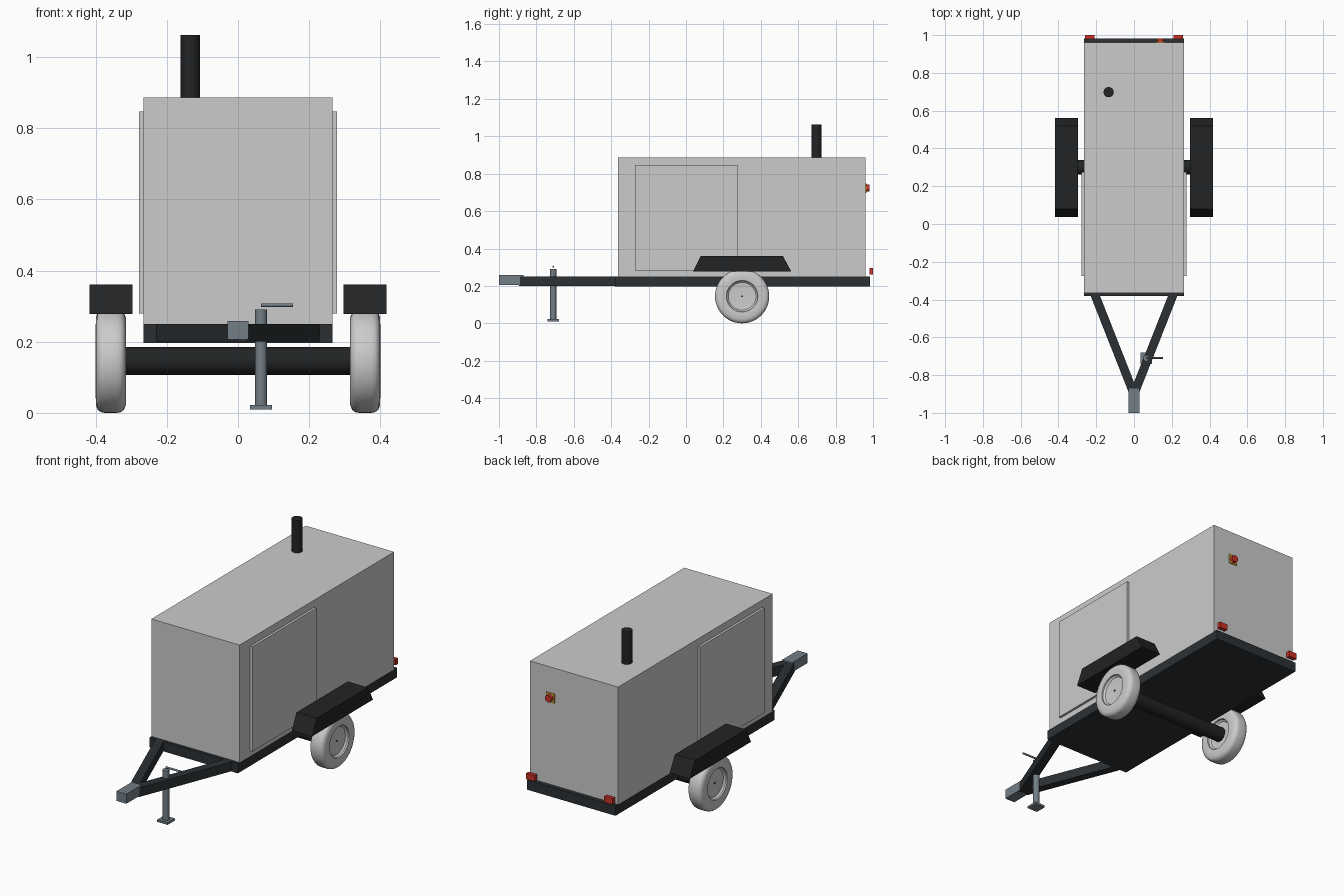
import bpy, bmesh, math
from mathutils import Matrix, Vector

if "Cube" in bpy.data.objects:
    bpy.data.objects.remove(bpy.data.objects["Cube"])


def material(name, color):
    m = bpy.data.materials.new(name)
    m.diffuse_color = (*color, 1)
    m.use_nodes = True
    m.node_tree.nodes["Principled BSDF"].inputs["Base Color"].default_value = m.diffuse_color
    return m


FRAME = material("frame_paint", (0.025, 0.03, 0.034))
BLACK = material("black_paint", (0.015, 0.017, 0.018))
STEEL = material("bare_steel", (0.17, 0.21, 0.24))
RED = material("red_plastic", (0.6, 0.03, 0.02))
YELLOW = material("yellow_plate", (0.75, 0.42, 0.04))


def finish(name, bm, mat=None, smooth=False):
    bmesh.ops.recalc_face_normals(bm, faces=bm.faces)
    me = bpy.data.meshes.new(name)
    bm.to_mesh(me)
    bm.free()
    ob = bpy.data.objects.new(name, me)
    bpy.context.collection.objects.link(ob)
    if mat:
        me.materials.append(mat)
    if smooth:
        bpy.ops.object.select_all(action='DESELECT')
        ob.select_set(True)
        bpy.context.view_layer.objects.active = ob
        bpy.ops.object.shade_smooth_by_angle(angle=math.radians(35))
    return ob


def box(name, x, y, z, mat=None):
    """Box from (min, max) pairs."""
    bm = bmesh.new()
    size = [r[1] - r[0] for r in (x, y, z)]
    mid = [(r[0] + r[1]) / 2 for r in (x, y, z)]
    bmesh.ops.create_cube(bm, size=1, matrix=Matrix.Translation(mid) @ Matrix.Diagonal((*size, 1)))
    return finish(name, bm, mat)


def rod(name, a, b, r, mat, sides=32):
    """Cylinder from point a to point b."""
    a, b = Vector(a), Vector(b)
    d = b - a
    bm = bmesh.new()
    bmesh.ops.create_cone(bm, cap_ends=True, segments=sides, radius1=r, radius2=r, depth=d.length,
                          matrix=Matrix.Translation((a + b) / 2) @ d.to_track_quat('Z', 'Y').to_matrix().to_4x4())
    return finish(name, bm, mat, True)


def prism(name, pts, direction, mat):
    """Flat outline pushed along a direction."""
    bm = bmesh.new()
    face = bm.faces.new([bm.verts.new(p) for p in pts])
    new = bmesh.ops.extrude_face_region(bm, geom=[face], use_keep_orig=True)["geom"]
    bmesh.ops.translate(bm, vec=direction, verts=[v for v in new if isinstance(v, bmesh.types.BMVert)])
    return finish(name, bm, mat)


def lathe_x(name, profile, center, mat=None):
    """Spin (offset, radius) profile around an x-parallel axis."""
    bm = bmesh.new()
    vs = [bm.verts.new((o, 0, r)) for o, r in profile]
    es = [bm.edges.new(p) for p in zip(vs, vs[1:])]
    bmesh.ops.spin(bm, geom=vs + es, cent=(0, 0, 0), axis=(1, 0, 0), angle=math.tau, steps=48)
    bmesh.ops.remove_doubles(bm, verts=bm.verts, dist=1e-5)
    bmesh.ops.translate(bm, vec=center, verts=bm.verts)
    return finish(name, bm, mat, True)


# Chassis and enclosure
box("chassis_frame", (-0.265, 0.265), (-0.38, 0.983), (0.197, 0.25), FRAME)
box("enclosure", (-0.265, 0.265), (-0.364, 0.96), (0.25, 0.887))

# Exhaust on the roof
rod("exhaust_stack", (-0.134, 0.698, 0.88), (-0.134, 0.698, 1.063), 0.027, BLACK)

# Axle, wheels, fenders, doors, lights and drawbars on both sides
AY, AZ = 0.3, 0.146
rod("axle", (-0.33, AY, AZ), (0.33, AY, AZ), 0.039, BLACK)
half = [(0.025, 0), (0.022, 0.05), (0.025, 0.074), (0.034, 0.083), (0.0415, 0.084),
        (0.0425, 0.1), (0.042, 0.123), (0.037, 0.136), (0.028, 0.143), (0.017, 0.145)]
tyre = half + [(-o, r) for o, r in reversed(half)]
for s, side in ((-1, "left"), (1, "right")):
    def span(a, b):
        return tuple(sorted((s * a, s * b)))
    lathe_x(side + "_wheel", tyre, (s * 0.3575, AY, 0.145))
    rod(side + "_hub_pin", (s * 0.37, AY, 0.145), (s * 0.385, AY, 0.145), 0.005, BLACK, 12)
    prism(side + "_fender",
          [(s * 0.296, y, z) for y, z in ((0.038, 0.278), (0.562, 0.278), (0.518, 0.361), (0.08, 0.361))],
          (s * 0.121, 0, 0), BLACK)
    box(side + "_door", span(0.26, 0.278), (-0.274, 0.275), (0.279, 0.847))
    box(side + "_tail_light", span(0.209, 0.259), (0.98, 1.0), (0.262, 0.295), RED)
    a, b = Vector((s * 0.209, -0.37, 0.2)), Vector((s * 0.006, -0.885, 0.2))
    n = (b - a).cross(Vector((0, 0, 1))).normalized() * 0.023
    prism(side + "_drawbar", [a - n, a + n, b + n, b - n], (0, 0, 0.05), FRAME)

# Tow coupler
box("tow_coupler", (-0.03, 0.03), (-1.0, -0.868), (0.206, 0.258), STEEL)

# Jack stand with foot and crank
JX, JY = 0.065, -0.71
rod("jack_post", (JX, JY, 0.015), (JX, JY, 0.29), 0.017, STEEL)
box("jack_foot", (JX - 0.031, JX + 0.031), (JY - 0.031, JY + 0.031), (0.01, 0.022), STEEL)
rod("jack_crank", (JX, JY, 0.303), (JX + 0.089, JY, 0.303), 0.005, STEEL, 12)

# Emergency stop on the rear panel
EX, EZ = 0.14, 0.723
box("stop_plate", (EX - 0.025, EX + 0.025), (0.958, 0.966), (EZ - 0.025, EZ + 0.025), YELLOW)
rod("stop_button", (EX, 0.962, EZ), (EX, 0.982, EZ), 0.019, RED)
